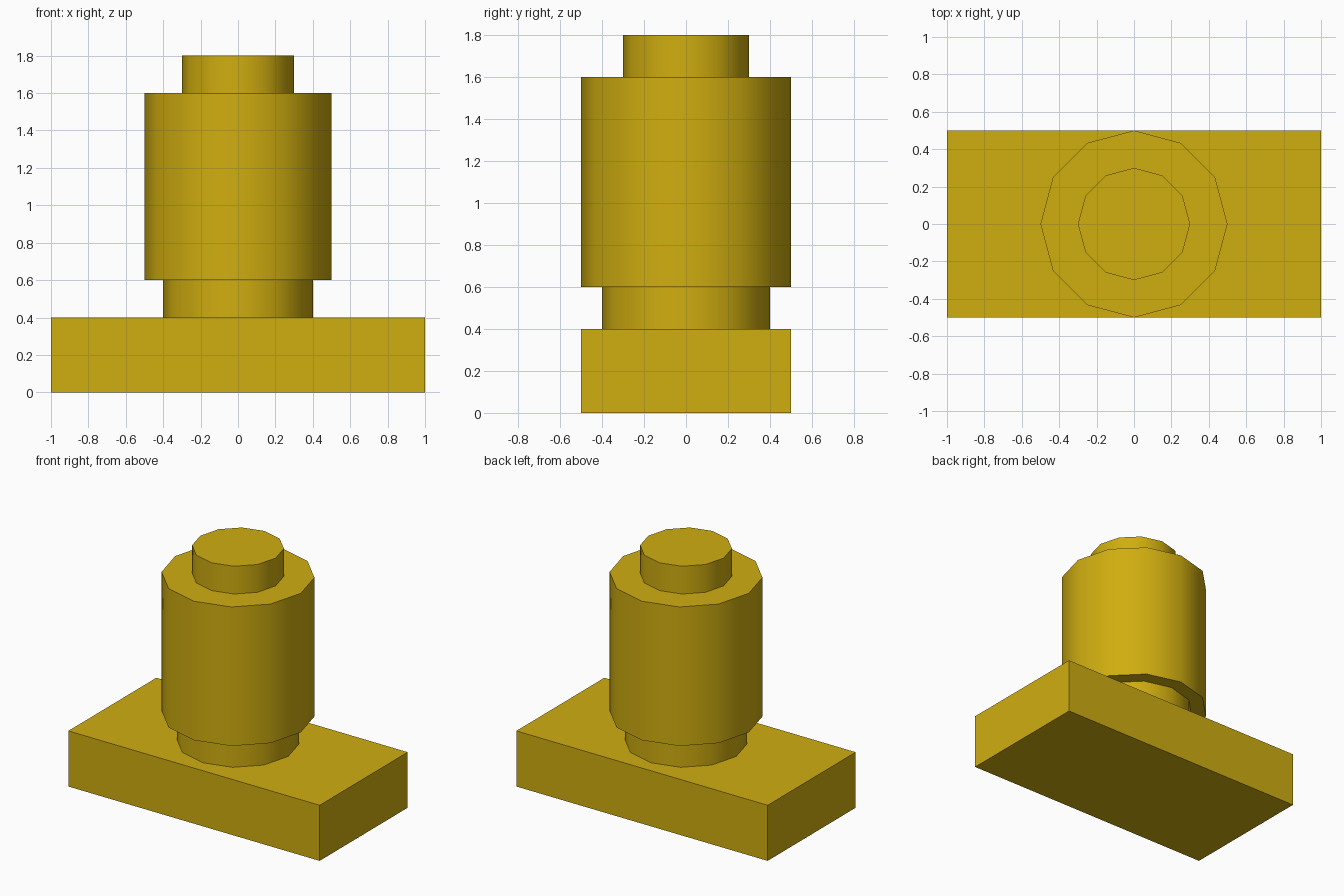
import bpy
import math

cube = bpy.data.objects.get("Cube")
if cube:
    bpy.data.objects.remove(cube, do_unlink=True)

# Single mustard yellow colour
yellow = bpy.data.materials.new("mustard_yellow")
yellow.use_nodes = True
COLOUR = (0.63, 0.42, 0.005, 1.0)
yellow.diffuse_color = COLOUR
yellow.node_tree.nodes["Principled BSDF"].inputs["Base Color"].default_value = COLOUR


def finish(name):
    obj = bpy.context.object
    obj.name = name
    obj.data.name = name
    obj.data.materials.append(yellow)
    return obj


def drum(name, radius, bottom, top):
    """Upright twelve-sided cylinder with softly shaded sides and flat caps."""
    bpy.ops.mesh.primitive_cylinder_add(
        vertices=12, radius=radius, depth=top - bottom,
        location=(0, 0, (bottom + top) / 2))
    bpy.ops.object.shade_smooth_by_angle(angle=math.radians(35))
    return finish(name)


# Rectangular base slab
bpy.ops.mesh.primitive_cube_add(size=1, location=(0, 0, 0.2))
base = finish("base_slab")
base.scale = (2, 1, 0.4)
bpy.ops.object.transform_apply(location=False, rotation=False, scale=True)

# Stacked drums: neck, main body and top cap
drum("lower_neck", 0.4, 0.4, 0.6)
drum("main_body", 0.5, 0.6, 1.6)
drum("top_cap", 0.3, 1.6, 1.8)
